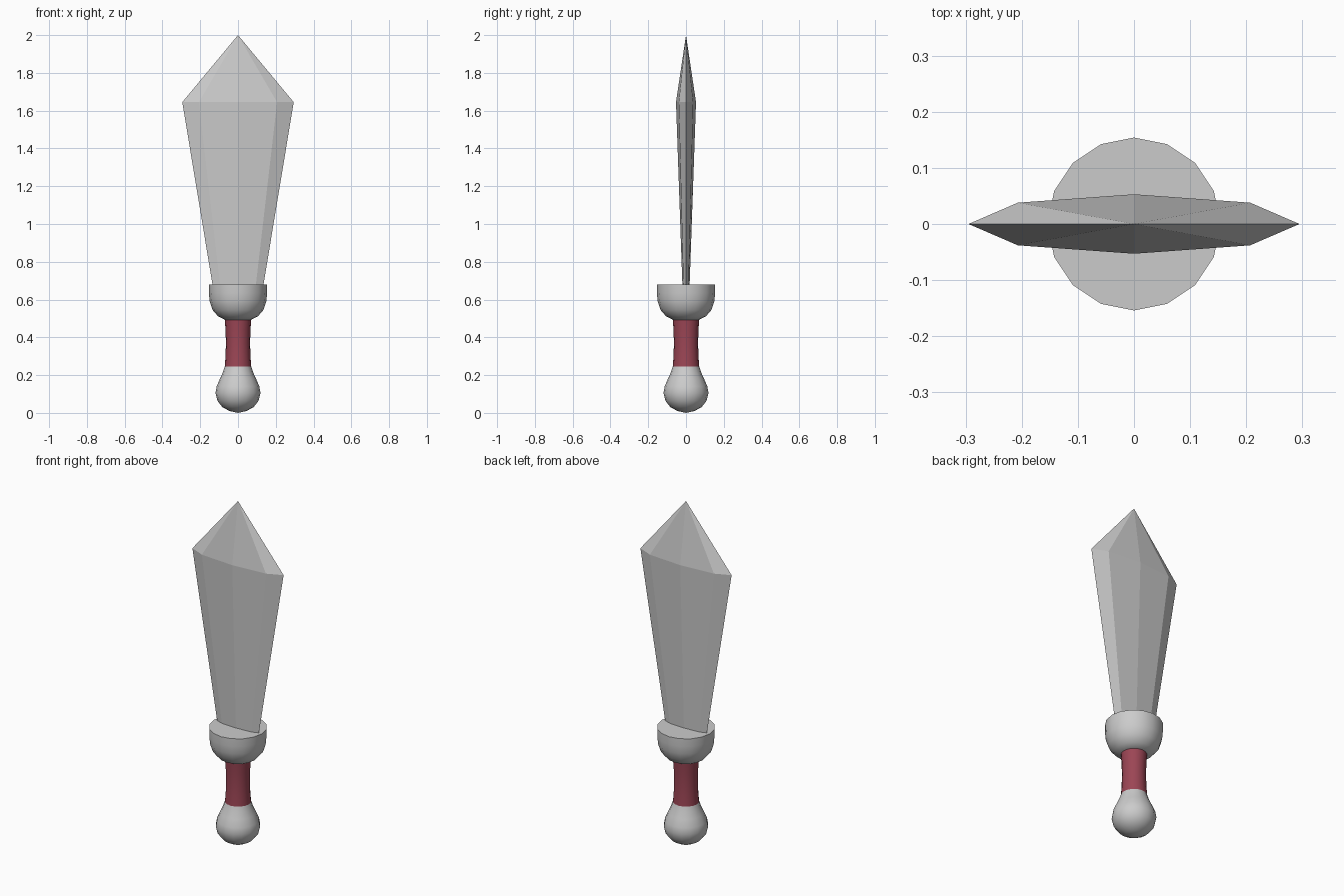
import bpy, bmesh, math

if "Cube" in bpy.data.objects:
    bpy.data.objects.remove(bpy.data.objects["Cube"])


def material(name, color):
    m = bpy.data.materials.new(name)
    m.diffuse_color = color
    m.use_nodes = True
    m.node_tree.nodes["Principled BSDF"].inputs["Base Color"].default_value = m.diffuse_color
    return m


def finish(name, bm, smooth_angle=None, mat=None):
    bmesh.ops.recalc_face_normals(bm, faces=bm.faces)
    me = bpy.data.meshes.new(name)
    bm.to_mesh(me)
    bm.free()
    ob = bpy.data.objects.new(name, me)
    bpy.context.collection.objects.link(ob)
    if mat:
        me.materials.append(mat)
    if smooth_angle:
        bpy.ops.object.select_all(action='DESELECT')
        ob.select_set(True)
        bpy.context.view_layer.objects.active = ob
        bpy.ops.object.shade_smooth_by_angle(angle=math.radians(smooth_angle))
    return ob


def loft(bm, rings):
    """Skin a list of rings; a one-point ring closes to an apex, others are capped."""
    loops = [[bm.verts.new(p) for p in ring] for ring in rings]
    for a, b in zip(loops, loops[1:]):
        n = max(len(a), len(b))
        for i in range(n):
            j = (i + 1) % n
            quad = [a[i % len(a)], a[j % len(a)], b[j % len(b)], b[i % len(b)]]
            bm.faces.new(list(dict.fromkeys(quad)))
    for end in (loops[0], loops[-1]):
        if len(end) > 2:
            bm.faces.new(end)


def lathe(name, profile, mat=None, sides=16):
    bm = bmesh.new()
    rings = []
    for r, z in profile:
        if r == 0:
            rings.append([(0, 0, z)])
        else:
            rings.append([(r * math.cos(math.tau * i / sides),
                           r * math.sin(math.tau * i / sides), z) for i in range(sides)])
    loft(bm, rings)
    return finish(name, bm, 40, mat)


# Rounded pommel
lathe("pommel", [(0, 0.005), (0.045, 0.01), (0.083, 0.031), (0.109, 0.064), (0.119, 0.105),
                 (0.113, 0.14), (0.095, 0.182), (0.08, 0.215), (0.07, 0.245)])

# Red grip, slightly waisted
red = material("grip_red", (0.33, 0.06, 0.09, 1))
lathe("grip", [(0.07, 0.245), (0.066, 0.30), (0.064, 0.37), (0.066, 0.44), (0.07, 0.495)], red)

# Cup-shaped guard with a flat top
lathe("guard", [(0.07, 0.493), (0.105, 0.511), (0.135, 0.545), (0.15, 0.59),
                (0.154, 0.635), (0.154, 0.68)])

# Faceted blade: eight-sided section widening upward, then a point
section = [(0.295, 0), (0.207, 0.038), (0, 0.053), (-0.207, 0.038),
           (-0.295, 0), (-0.207, -0.038), (0, -0.053), (0.207, -0.038)]
bm = bmesh.new()
loft(bm, [[(x * 0.455, y * 0.36, 0.675) for x, y in section],
          [(x, y, 1.645) for x, y in section],
          [(0, 0, 2.0)]])
finish("blade", bm)

# Rest the pommel on the ground
bpy.data.objects["pommel"].data.vertices[0].co.z = 0.0
